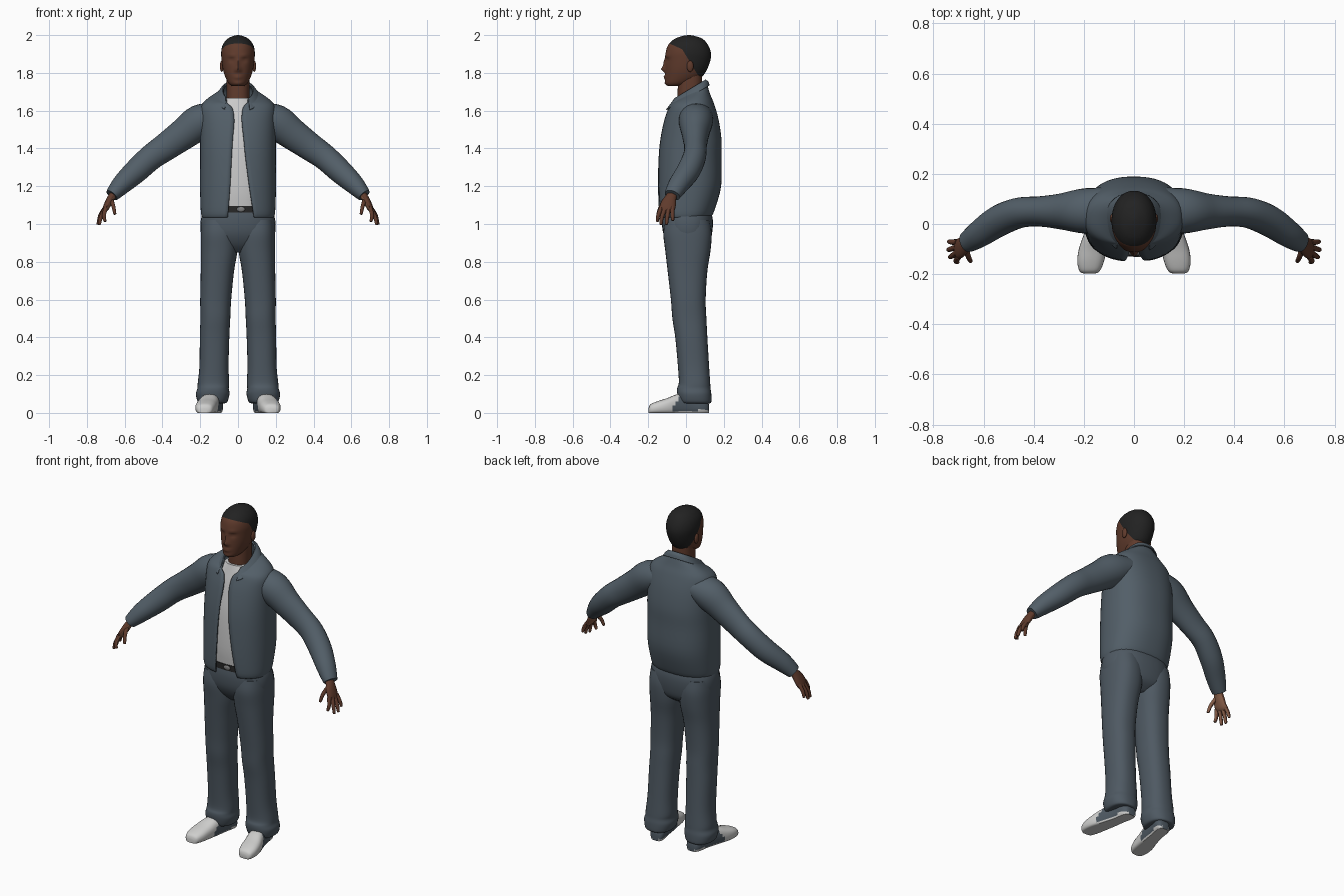
import bpy, bmesh, math
from mathutils import Vector

if "Cube" in bpy.data.objects:
    bpy.data.objects.remove(bpy.data.objects["Cube"], do_unlink=True)


def material(name, *rgb):
    m = bpy.data.materials.new(name)
    m.use_nodes = True
    m.diffuse_color = (*rgb, 1)
    m.node_tree.nodes["Principled BSDF"].inputs["Base Color"].default_value = (*rgb, 1)
    return m


CLOTH = material("jacket blue grey", .085, .113, .138)
DENIM = material("trouser blue grey", .077, .1, .123)
SKIN = material("brown skin", .115, .043, .025)
PALM = material("light palm", .24, .11, .065)
HAIR = material("black hair", .016, .016, .016)
WHITE = material("white cotton", .6, .6, .6)
SHOE = material("shoe white", .62, .62, .61)
DARK = material("dark leather", .02, .02, .02)
STEEL = material("buckle grey", .2, .2, .2)


def smooth(rows, steps=4):
    """Catmull-Rom resampling of rows of numbers."""
    out = []
    for i in range(len(rows) - 1):
        a, b, c, d = (rows[max(0, min(len(rows) - 1, i + k))] for k in (-1, 0, 1, 2))
        for s in range(steps):
            t = s / steps
            out.append([.5 * (2 * q + (r - p) * t + (2 * p - 5 * q + 4 * r - w) * t * t
                              + (3 * q - p - 3 * r + w) * t ** 3)
                        for p, q, r, w in zip(a, b, c, d)])
    return out + [list(rows[-1])]


def power(v, p):
    return math.copysign(abs(v) ** p, v)


def skin_rings(name, rings, mats, closed=True, rule=None):
    """Bridge rings of points; closed rings get end caps."""
    bm = bmesh.new()
    grid = [[bm.verts.new(p) for p in ring] for ring in rings]
    n = len(grid[0])
    for a, b in zip(grid, grid[1:]):
        for j in range(n if closed else n - 1):
            k = (j + 1) % n
            bm.faces.new((a[j], a[k], b[k], b[j]))
    if closed:
        bm.faces.new(grid[0])
        bm.faces.new(grid[-1])
        bmesh.ops.recalc_face_normals(bm, faces=bm.faces)
    bm.normal_update()
    if rule:
        for f in bm.faces:
            f.material_index = rule(f.calc_center_median(), f.normal)
    return finish(name, bm, mats)


def finish(name, bm, mats):
    me = bpy.data.meshes.new(name)
    bm.to_mesh(me)
    bm.free()
    for m in mats:
        me.materials.append(m)
    ob = bpy.data.objects.new(name, me)
    bpy.context.collection.objects.link(ob)
    return ob


def level(z, cx, rx, yf, yb, slant=0, n=32, p=.85, start=0, end=None):
    """Horizontal ring, starting at the front and running to +x."""
    end = math.tau * (1 - 1 / n) if end is None else end
    pts = []
    for j in range(n):
        t = start + (end - start) * j / (n - 1)
        y = (yf + yb) / 2 - (yb - yf) / 2 * power(math.cos(t), p)
        pts.append((cx + rx * power(math.sin(t), p), y, z + slant * y))
    return pts


def body(name, rows, mat, side=1, n=32, p=.85):
    """Upright closed part; rows are z, centre x, half width, front, back."""
    rings = [level(r[0], r[1] * side, *r[2:], n=n, p=p) for r in smooth(rows)]
    return skin_rings(name, rings, [mat])


def open_shell(name, rows, mat, thick):
    """Open-fronted garment; rows are z, half width, front, back, slant, gap right, gap left."""
    p, rings = .85, []
    for z, rx, yf, yb, s, xr, xl in smooth(rows):
        ang = [math.asin(power(max(-.99, min(.99, x / rx)), 1 / p)) for x in (xl, xr)]
        rings.append(level(z, 0, rx, yf, yb, s, 56, p, ang[0], math.tau + ang[1]))
    ob = skin_rings(name, rings, [mat], closed=False)
    mod = ob.modifiers.new("thickness", "SOLIDIFY")
    mod.thickness, mod.offset = thick, -1
    return ob


def tube(name, rows, mats, side, n=16, rule=None):
    """Limb along a path; rows are x, y, z, depth radius, thickness radius."""
    rows = smooth(rows)
    pts = [Vector((r[0] * side, r[1], r[2])) for r in rows]
    rings = []
    for i, c in enumerate(pts):
        t = (pts[min(i + 1, len(pts) - 1)] - pts[max(i - 1, 0)]).normalized()
        u = (Vector((0, 1, 0)) - t * t.y).normalized()
        v = t.cross(u)
        rings.append([c + u * rows[i][3] * math.cos(a) + v * rows[i][4] * math.sin(a)
                      for a in (math.tau * j / n for j in range(n))])
    return skin_rings(name, rings, mats, rule=rule)


def ball(name, loc, size, mat):
    bm = bmesh.new()
    bmesh.ops.create_uvsphere(bm, u_segments=16, v_segments=10, radius=1)
    for v in bm.verts:
        v.co = Vector(a * b for a, b in zip(v.co, size)) + Vector(loc)
    return finish(name, bm, [mat])


# Head with sculpted face; bumps are x, z, x spread, z spread, push
BUMPS = [(0, 1.82, .013, .014, -.02), (0, 1.85, .008, .025, -.01),
         (.034, 1.892, .022, .008, -.005), (.034, 1.868, .016, .01, .009),
         (.014, 1.812, .008, .008, -.006), (0, 1.782, .024, .006, -.009),
         (0, 1.768, .02, .005, -.007), (0, 1.775, .028, .0025, .004),
         (0, 1.745, .025, .01, -.005)]
head_rows = [(1.73, 0, .03, -.095, -.02), (1.745, 0, .05, -.108, .03),
             (1.78, 0, .068, -.11, .085), (1.82, 0, .08, -.11, .112),
             (1.87, 0, .087, -.109, .13), (1.91, 0, .089, -.107, .131),
             (1.95, 0, .08, -.093, .115), (1.98, 0, .056, -.06, .088),
             (1.995, 0, .026, -.02, .048), (2, 0, .004, .01, .02)]
head = body("head", head_rows, SKIN, n=72, p=.95)
bm = bmesh.new()
bm.from_mesh(head.data)
for v in bm.verts:
    if v.co.y < -.02:
        x, z = v.co.x, v.co.z
        for bx, bz, sx, sz, push in BUMPS:
            v.co.y += push * math.exp(-((abs(x) - bx) / sx) ** 2 - ((z - bz) / sz) ** 2)
# Hairline planes: a point (y, z) and a slope
HAIRLINE = [(-.02, 1.925, -.45), (-.02, 1.925, -1.65), (0, 1.768, 0)]
for y, z, slope in HAIRLINE:
    bmesh.ops.bisect_plane(bm, geom=bm.verts[:] + bm.edges[:] + bm.faces[:], dist=1e-5,
                           plane_co=(0, y, z), plane_no=(0, -slope, 1))
for f in bm.faces:
    c = f.calc_center_median()
    brow, temple, nape = (c.z > z + slope * (c.y - y) for y, z, slope in HAIRLINE)
    f.material_index = int((brow or temple) and nape)
bm.to_mesh(head.data)
bm.free()
head.data.materials.append(HAIR)
body("neck", [(1.58, 0, .06, -.045, .085), (1.68, 0, .06, -.045, .085),
              (1.8, 0, .06, -.04, .085)], SKIN)

# Shirt, belt and hips
body("shirt", [(1.09, 0, .16, -.122, .12), (1.2, 0, .17, -.13, .15), (1.4, 0, .17, -.122, .15),
               (1.55, 0, .16, -.095, .13), (1.62, 0, .12, -.075, .115),
               (1.668, 0, .07, -.06, .09)], WHITE)
body("belt", [(1.06, 0, .17, -.126, .12), (1.095, 0, .17, -.126, .12)], DARK)
ball("belt_buckle", (.015, -.126, 1.078), (.022, .006, .014), STEEL)
body("hips", [(.85, 0, .09, -.05, .07), (.89, 0, .17, -.09, .12), (.95, 0, .196, -.12, .138),
              (1.02, 0, .197, -.128, .142), (1.075, 0, .18, -.122, .13)], DENIM)

# Jacket shell and folded collar
open_shell("jacket", [
    (1.035, .19, -.135, .13, 0, -.055, .085), (1.07, .197, -.145, .15, 0, -.052, .08),
    (1.2, .201, -.15, .186, 0, -.042, .06), (1.35, .2, -.146, .188, 0, -.034, .04),
    (1.45, .2, -.136, .188, 0, -.028, .03), (1.55, .2, -.116, .172, .03, -.02, .02),
    (1.62, .195, -.095, .148, .12, -.028, .024), (1.655, .16, -.085, .128, .25, -.05, .04),
    (1.68, .1, -.08, .112, .5, -.06, .05), (1.7, .08, -.075, .1, .6, -.065, .056)], CLOTH, .008)
open_shell("collar", [
    (1.665, .116, -.118, .125, .55, -.07, .062), (1.685, .098, -.1, .117, .6, -.068, .06),
    (1.703, .081, -.08, .103, .6, -.066, .057)], CLOTH, .006)

for side, word in ((1, "left"), (-1, "right")):
    ball(word + "_ear", (side * .086, .022, 1.835), (.01, .018, .03), SKIN)

    # Sleeve with a narrow cuff
    tube(word + "_sleeve", [
        (.1, .055, 1.575, .09, .07), (.2, .052, 1.54, .09, .093), (.29, .05, 1.475, .072, .083),
        (.38, .05, 1.41, .06, .074), (.46, .044, 1.353, .061, .068), (.54, .012, 1.28, .062, .064),
        (.61, -.035, 1.215, .055, .054), (.65, -.062, 1.172, .047, .043),
        (.668, -.072, 1.152, .042, .036)], [CLOTH], side, n=24)

    # Hand, lighter on the palm side
    inward = Vector((-.8 * side, .1, -.5))

    def palm_rule(c, n):
        return int(n.dot(inward) > .5)

    tube(word + "_palm", [
        (.645, -.06, 1.175, .026, .022), (.668, -.078, 1.145, .029, .02),
        (.687, -.092, 1.11, .04, .019), (.702, -.1, 1.08, .041, .016),
        (.71, -.104, 1.066, .034, .01)], [SKIN, PALM], side, rule=palm_rule)
    fingers = {"index": ((.7, -.132, 1.085), (.71, -.147, 1.045), (.704, -.152, 1.015)),
               "middle": ((.705, -.112, 1.08), (.726, -.128, 1.035), (.734, -.132, .999)),
               "ring": ((.707, -.092, 1.08), (.731, -.1, 1.035), (.741, -.103, 1)),
               "little": ((.704, -.072, 1.085), (.728, -.072, 1.05), (.738, -.07, 1.02)),
               "thumb": ((.672, -.098, 1.13), (.66, -.132, 1.095), (.652, -.148, 1.055))}
    for finger, (a, b, c) in fingers.items():
        end = [q + (q - r) * .08 for q, r in zip(c, b)]
        tube(f"{word}_{finger}", [(*a, .012, .012), (*b, .0105, .0105), (*c, .008, .008),
                                  (*end, .003, .003)], [SKIN, PALM], side, n=10, rule=palm_rule)

    # Trouser leg with a bunched hem
    body(word + "_trouser_leg", [
        (.05, .135, .06, -.015, .125), (.058, .135, .078, -.035, .134),
        (.1, .134, .089, -.046, .134), (.13, .132, .083, -.047, .13),
        (.16, .13, .083, -.038, .128), (.25, .127, .077, -.043, .122),
        (.4, .124, .078, -.057, .113), (.5, .12, .079, -.072, .108),
        (.6, .118, .082, -.08, .104), (.75, .109, .088, -.097, .113),
        (.86, .1, .097, -.11, .13), (.95, .1, .096, -.12, .136),
        (1.02, .1, .09, -.11, .125)], DENIM, side)

    # Shoe: rows are y, centre x, half width, height
    rings = []
    for y, cx, w, h in smooth([(-.198, .178, .02, .025), (-.188, .177, .04, .045),
                               (-.15, .173, .053, .062), (-.1, .165, .055, .078),
                               (-.04, .15, .05, .1), (.03, .135, .044, .1),
                               (.09, .124, .045, .08), (.115, .12, .035, .06),
                               (.122, .12, .02, .04)]):
        rings.append([(side * (cx + w * power(math.cos(a), .75)), y,
                       max(0, h * (.42 + .58 * power(math.sin(a), .8))))
                      for a in (math.tau * j / 24 for j in range(24))])
    skin_rings(word + "_shoe", rings, [SHOE, DENIM],
               rule=lambda c, n: int(c.z > .014 and c.y > -.085 + .6 * c.z))

# Smooth shading with crisp creases
bpy.ops.object.select_all(action="DESELECT")
for ob in bpy.context.scene.objects:
    if ob.type == "MESH":
        ob.select_set(True)
        bpy.context.view_layer.objects.active = ob
bpy.ops.object.shade_smooth_by_angle(angle=math.radians(50))
